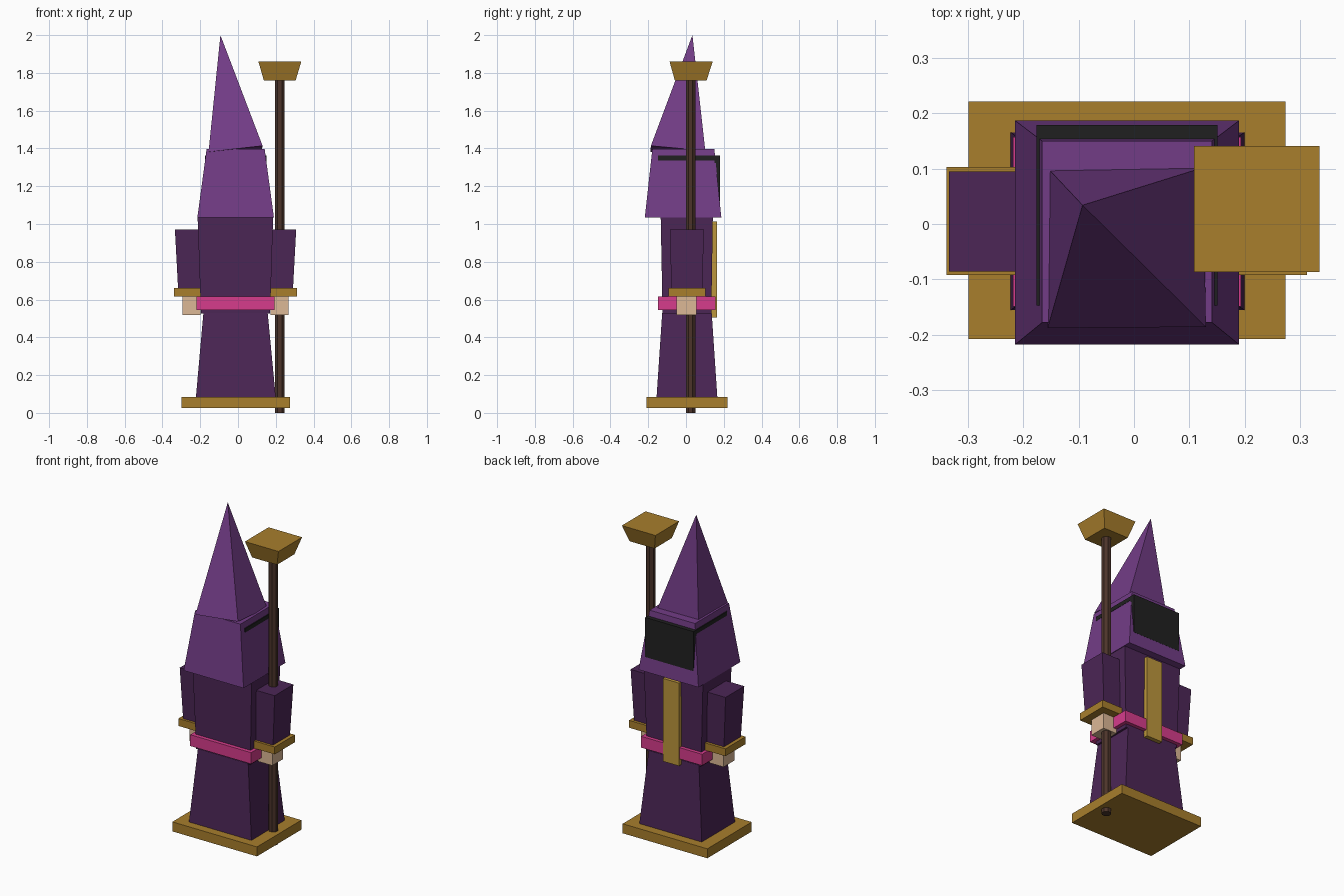
import bpy, bmesh, math

if "Cube" in bpy.data.objects:
    bpy.data.objects.remove(bpy.data.objects["Cube"])


def material(name, r, g, b):
    lin = lambda c: (c / 255 / 12.92) if c < 10 else ((c / 255 + 0.055) / 1.055) ** 2.4
    m = bpy.data.materials.new(name)
    m.diffuse_color = (lin(r), lin(g), lin(b), 1)
    m.use_nodes = True
    m.node_tree.nodes["Principled BSDF"].inputs["Base Color"].default_value = m.diffuse_color
    return m


ROBE = material("dark purple", 76, 38, 86)
HOOD = material("purple", 114, 60, 134)
GOLD = material("gold", 168, 126, 44)
PALE = material("pale gold", 188, 150, 60)
PINK = material("pink", 214, 60, 140)
SKIN = material("skin", 220, 184, 150)
BLACK = material("black", 32, 32, 32)
WOOD = material("brown wood", 76, 52, 42)


def add_mesh(name, verts, faces, mat):
    me = bpy.data.meshes.new(name)
    me.from_pydata(verts, [], faces)
    bm = bmesh.new()
    bm.from_mesh(me)
    bmesh.ops.recalc_face_normals(bm, faces=bm.faces)
    bm.to_mesh(me)
    bm.free()
    me.materials.append(mat)
    ob = bpy.data.objects.new(name, me)
    bpy.context.collection.objects.link(ob)
    return ob


def ring(r, z):
    x0, x1, y0, y1 = r
    return [(x0, y0, z), (x1, y0, z), (x1, y1, z), (x0, y1, z)]


def frustum(name, z0, z1, bottom, top, mat):
    """Four-sided block; bottom and top are (x0, x1, y0, y1)."""
    sides = [(i, (i + 1) % 4, (i + 1) % 4 + 4, i + 4) for i in range(4)]
    return add_mesh(name, ring(bottom, z0) + ring(top, z1),
                    [(3, 2, 1, 0), (4, 5, 6, 7)] + sides, mat)


def box(name, z0, z1, r, mat):
    return frustum(name, z0, z1, r, r, mat)


# Hem and robe
box("hem_base", 0.025, 0.083, (-0.299, 0.274, -0.208, 0.221), GOLD)
frustum("robe_skirt", 0.08, 0.53, (-0.223, 0.2, -0.156, 0.166),
        (-0.183, 0.157, -0.126, 0.136), ROBE)
frustum("robe_torso", 0.525, 1.04, (-0.196, 0.17, -0.124, 0.134),
        (-0.214, 0.186, -0.134, 0.142), ROBE)
box("belt", 0.546, 0.615, (-0.219, 0.193, -0.149, 0.157), PINK)
box("back_sash", 0.505, 1.012, (-0.066, 0.042, 0.13, 0.163), PALE)

# Sleeves, cuffs and hands, mirrored about the body's centre line
CX = -0.013
for side, s in (("left", -1), ("right", 1)):
    def span(a, b, y0, y1):
        xs = sorted((CX + s * a, CX + s * b))
        return (xs[0], xs[1], y0, y1)
    frustum(side + "_sleeve", 0.655, 0.97, span(0.185, 0.304, -0.077, 0.086),
            span(0.19, 0.321, -0.086, 0.095), ROBE)
    box(side + "_cuff", 0.615, 0.66, span(0.14, 0.326, -0.092, 0.103), GOLD)
    box(side + "_hand", 0.518, 0.618, span(0.185, 0.28, -0.05, 0.055), SKIN)

# Hood and visor
frustum("hood", 1.035, 1.398, (-0.215, 0.19, -0.218, 0.187),
        (-0.166, 0.141, -0.178, 0.15), HOOD)
box("visor_plate", 1.12, 1.362, (-0.176, 0.151, 0.15, 0.179), BLACK)
box("visor_band_left", 1.337, 1.362, (-0.176, -0.155, -0.147, 0.17), BLACK)
box("visor_band_right", 1.337, 1.362, (0.13, 0.151, -0.147, 0.17), BLACK)

# Tilted pointed hat
add_mesh("hat_point",
         [(-0.156, -0.188, 1.382), (0.13, -0.186, 1.414),
          (0.125, 0.102, 1.388), (-0.155, 0.1, 1.36), (-0.093, 0.034, 2.0)],
         [(3, 2, 1, 0), (0, 1, 4), (1, 2, 4), (2, 3, 4), (3, 0, 4)], HOOD)

# Staff: octagonal pole with a flared head
N, R, SX, SY = 8, 0.028, 0.221, 0.025
pole = [(SX + R * math.cos(math.tau * (i + 0.5) / N),
         SY + R * math.sin(math.tau * (i + 0.5) / N), z)
        for z in (0, 1.78) for i in range(N)]
add_mesh("staff_pole", pole,
         [tuple(range(N))[::-1], tuple(range(N, 2 * N))]
         + [(i, (i + 1) % N, (i + 1) % N + N, i + N) for i in range(N)], WOOD)
frustum("staff_head", 1.76, 1.86, (SX - 0.084, SX + 0.084, SY - 0.084, SY + 0.084),
        (0.108, 0.335, -0.087, 0.141), GOLD)
